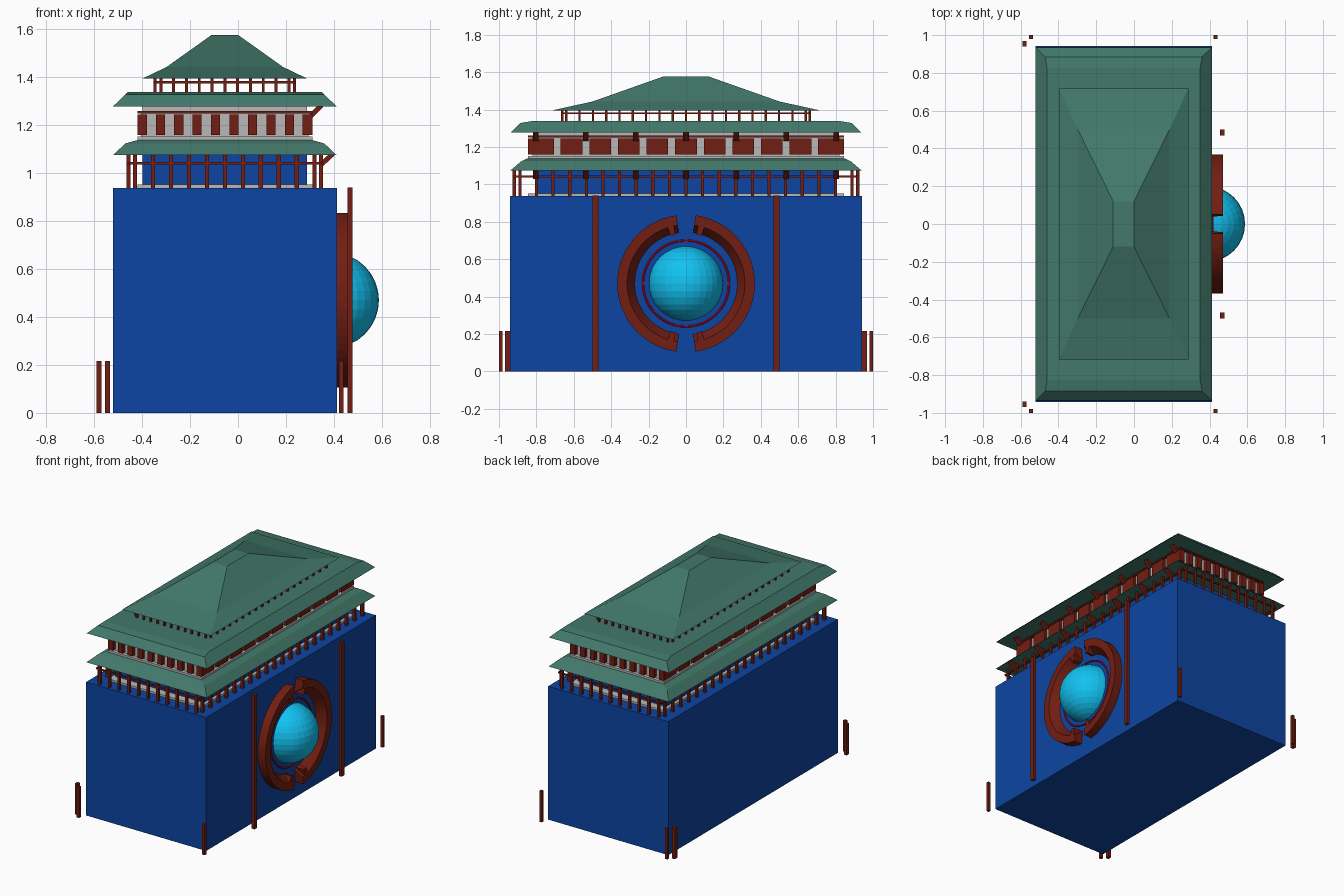
import bpy, bmesh, math
from mathutils import Matrix

if "Cube" in bpy.data.objects:
    bpy.data.objects.remove(bpy.data.objects["Cube"])

CX = -0.055  # building centre in x


def material(name, rgb):
    m = bpy.data.materials.new(name)
    m.diffuse_color = (*rgb, 1)
    m.use_nodes = True
    m.node_tree.nodes["Principled BSDF"].inputs["Base Color"].default_value = m.diffuse_color
    return m


BLUE = material("blue_wall", (0.004, 0.06, 0.36))
GREEN = material("green_roof", (0.055, 0.19, 0.145))
WOOD = material("red_wood", (0.17, 0.013, 0.006))
GREY = material("pale_plaster", (0.48, 0.48, 0.48))
CYAN = material("bright_blue", (0.006, 0.54, 0.88))
RED = material("red_trim", (0.5, 0.005, 0.03))


def finish(name, bm, mat):
    bmesh.ops.recalc_face_normals(bm, faces=bm.faces)
    me = bpy.data.meshes.new(name)
    bm.to_mesh(me)
    bm.free()
    me.materials.append(mat)
    ob = bpy.data.objects.new(name, me)
    bpy.context.collection.objects.link(ob)
    return ob


def add_box(bm, x0, x1, y0, y1, z0, z1):
    m = Matrix.Translation(((x0 + x1) / 2, (y0 + y1) / 2, (z0 + z1) / 2))
    m = m @ Matrix.Diagonal((x1 - x0, y1 - y0, z1 - z0, 1))
    bmesh.ops.create_cube(bm, size=1, matrix=m)


def block(name, hx, hy, z0, z1, mat):
    bm = bmesh.new()
    add_box(bm, CX - hx, CX + hx, -hy, hy, z0, z1)
    return finish(name, bm, mat)


def roof(name, levels):
    """Hipped roof from stacked rectangles (half x, half y, z)."""
    bm = bmesh.new()
    rings = [[bm.verts.new((CX + sx * hx, sy * hy, z))
              for sx, sy in ((-1, -1), (1, -1), (1, 1), (-1, 1))] for hx, hy, z in levels]
    for a, b in zip(rings, rings[1:]):
        for i in range(4):
            j = (i + 1) % 4
            bm.faces.new((a[i], a[j], b[j], b[i]))
    bm.faces.new(rings[0][::-1])
    bm.faces.new(rings[-1])
    return finish(name, bm, GREEN)


def colonnade(name, hx, hy, inx, iny, nx, ny, t, z0, z1, rail):
    """Posts on all four sides plus a thin rail joining them."""
    bm = bmesh.new()
    for s in (-1, 1):
        for i in range(nx):
            x = CX + inx * (2 * i / (nx - 1) - 1)
            add_box(bm, x - t, x + t, s * hy - t, s * hy + t, z0, z1)
        for i in range(ny):
            x, y = CX + s * hx, iny * (2 * i / (ny - 1) - 1)
            add_box(bm, x - t, x + t, y - t, y + t, z0, z1)
        add_box(bm, CX - hx, CX + hx, s * hy - .005, s * hy + .005, rail - .005, rail + .005)
        x = CX + s * hx
        add_box(bm, x - .005, x + .005, -hy, hy, rail - .005, rail + .005)
    return finish(name, bm, WOOD)


def braces(name, x0, z0, x1, z1):
    """Slanted eave brackets on the right side."""
    bm = bmesh.new()
    length, ang = math.hypot(x1 - x0, z1 - z0), math.atan2(z1 - z0, x1 - x0)
    for i in range(-3, 4):
        m = Matrix.Translation(((x0 + x1) / 2, i * 0.268, (z0 + z1) / 2))
        m = m @ Matrix.Rotation(-ang, 4, 'Y') @ Matrix.Diagonal((length, .03, .02, 1))
        bmesh.ops.create_cube(bm, size=1, matrix=m)
    return finish(name, bm, WOOD)


def add_arc(bm, profile, a0, a1, n, cz):
    """Sweep a closed (radius, x) profile round the x axis."""
    rings = []
    for i in range(n + 1):
        a = math.radians(a0 + (a1 - a0) * i / n)
        rings.append([bm.verts.new((x, r * math.cos(a), cz + r * math.sin(a))) for r, x in profile])
    k = len(profile)
    for a, b in zip(rings, rings[1:]):
        for i in range(k):
            j = (i + 1) % k
            bm.faces.new((a[i], a[j], b[j], b[i]))
    bm.faces.new(rings[0])
    bm.faces.new(rings[-1][::-1])


# main hall
block("main_hall", 0.467, 0.942, 0, 0.938, BLUE)

# first gallery
block("lower_floor_slab", 0.365, 0.845, 0.938, 0.952, GREY)
block("lower_inner_wall", 0.343, 0.79, 0.94, 1.077, BLUE)
colonnade("lower_gallery_posts", 0.401, 0.918, 0.375, 0.888, 11, 21, 0.0085, 0.938, 1.078, 1.042)
roof("lower_roof", [(.467, .938, 1.075), (.415, .88, 1.124), (.365, .85, 1.138)])
braces("lower_braces", 0.346, 1.035, 0.395, 1.08)

# second storey with wall panels
block("upper_floor_slab", 0.365, 0.845, 1.137, 1.152, GREY)
block("upper_inner_wall", 0.343, 0.79, 1.15, 1.282, GREY)
bm = bmesh.new()
for s in (-1, 1):
    for i in range(10):
        x = CX + 0.346 * (2 * i / 9 - 1)
        add_box(bm, x - .019, x + .019, s * .83 - .015, s * .83 + .015, 1.16, 1.245)
    for i in range(11):
        x, y = CX + s * 0.35, 0.153 * (i - 5)
        add_box(bm, x - .015, x + .015, y - .058, y + .058, 1.16, 1.245)
    # corner panels
    for t in (-1, 1):
        x, y = CX + s * .345, t * .83
        add_box(bm, x - .02, x + .02, y - .015, y + .015, 1.16, 1.245)
finish("upper_wall_panels", bm, WOOD)
bm = bmesh.new()
for s in (-1, 1):
    add_box(bm, CX - .365, CX + .365, s * .835 - .01, s * .835 + .01, 1.25, 1.26)
    add_box(bm, CX + s * .355 - .01, CX + s * .355 + .01, -.845, .845, 1.25, 1.26)
finish("upper_wall_rail", bm, WOOD)
bm = bmesh.new()
for s in (-1, 1):
    add_box(bm, CX - .35, CX + .35, s * .81 - .01, s * .81 + .01, 1.15, 1.25)
    add_box(bm, CX + s * .335 - .01, CX + s * .335 + .01, -.81, .81, 1.15, 1.25)
finish("panel_backing", bm, GREY)
roof("middle_roof", [(.467, .935, 1.278), (.415, .885, 1.328), (.405, .825, 1.338)])
braces("upper_braces", 0.305, 1.24, 0.348, 1.283)

# lantern and top roof
colonnade("lantern_posts", 0.291, 0.662, 0.267, 0.64, 11, 19, 0.006, 1.336, 1.397, 1.38)
roof("top_roof", [(.343, .717, 1.395), (.243, .5, 1.443), (.055, .12, 1.577)])

# ball set in the right wall
CZ = 0.47
bm = bmesh.new()
bmesh.ops.create_uvsphere(bm, u_segments=32, v_segments=16, radius=0.2,
                          matrix=Matrix.Translation((0.388, 0, CZ)))
finish("wall_ball", bm, CYAN)

# thin trim ring
bpy.ops.mesh.primitive_torus_add(major_radius=0.23, minor_radius=0.006, major_segments=48,
                                 minor_segments=8, location=(0.415, 0, CZ),
                                 rotation=(0, math.pi / 2, 0))
ring = bpy.context.object
ring.name = "trim_ring"
ring.data.materials.append(RED)

# two curved frames with inner end stubs
for side, start in (("right", 0), ("left", 180)):
    bm = bmesh.new()
    add_arc(bm, [(.27, .405), (.315, .472), (.368, .472), (.368, .405)],
            start - 82, start + 82, 28, CZ)
    for s in (-1, 1):
        add_arc(bm, [(.268, .405), (.268, .472), (.32, .472), (.32, .405)],
                start + s * 72, start + s * 78, 2, CZ)
    finish(side + "_curved_frame", bm, WOOD)

# tall poles and short corner posts
bm = bmesh.new()
for s in (-1, 1):
    add_box(bm, .456, .478, s * .484 - .015, s * .484 + .015, 0, .94)
finish("tall_poles", bm, WOOD)
bm = bmesh.new()
for s in (-1, 1):
    for x, y, hx, hy in ((.431, .99, .01, .01), (-.545, .99, .01, .01), (-.58, .955, .011, .014)):
        add_box(bm, x - hx, x + hx, s * y - hy, s * y + hy, 0, .217)
finish("corner_posts", bm, WOOD)
